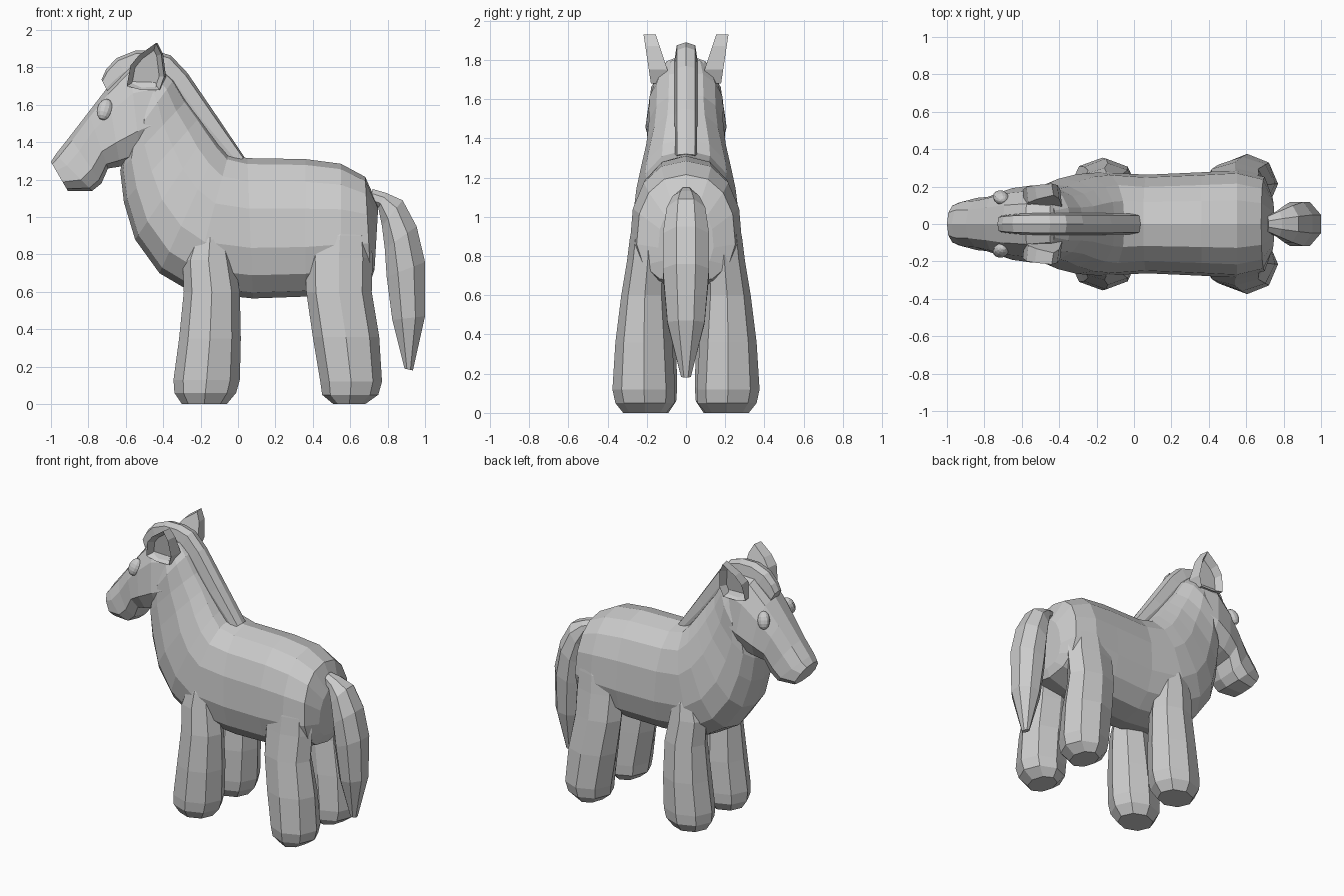
import bpy, bmesh
from math import sin, cos, pi, copysign
from mathutils import Matrix, Vector


def finish(name, bm):
    bmesh.ops.recalc_face_normals(bm, faces=bm.faces)
    me = bpy.data.meshes.new(name)
    bm.to_mesh(me)
    bm.free()
    ob = bpy.data.objects.new(name, me)
    bpy.context.collection.objects.link(ob)
    return ob


def loft(name, stations, n, power=1.0, taper=0.0, half_step=False):
    """Station: side-view points A (x, z) and B (x, z), half width, optional y centre."""
    bm = bmesh.new()
    rings = []
    grow = 1 / cos(pi / n) if half_step else 1
    for ax, az, bx, bz, w, *yc in stations:
        y0 = yc[0] if yc else 0
        ring = []
        for i in range(n):
            a = 2 * pi * (i + 0.5 * half_step) / n
            c, s = (copysign(abs(v) ** power, v) * grow if abs(v) > 1e-6 else 0
                    for v in (cos(a), sin(a)))
            ring.append(bm.verts.new(((ax + bx) / 2 + c * (ax - bx) / 2,
                                      y0 + w * s * (1 - taper * c),
                                      (az + bz) / 2 + c * (az - bz) / 2)))
        rings.append(ring)
    for r, q in zip(rings, rings[1:]):
        for i in range(n):
            j = (i + 1) % n
            bm.faces.new((r[i], r[j], q[j], q[i]))
    bm.faces.new(rings[0])
    bm.faces.new(rings[-1])
    return finish(name, bm)


# Torso sweeping up into the neck: (back x, z, belly x, z, half width)
loft("body", [
    (.75, 1.06, .73, .72, .14), (.68, 1.215, .71, .66, .25),
    (.55, 1.285, .55, .61, .285), (.36, 1.31, .36, .575, .275),
    (.05, 1.315, .08, .565, .262), (-.05, 1.34, -.25, .60, .275),
    (-.10, 1.40, -.42, .70, .265), (-.15, 1.47, -.55, .88, .24),
    (-.20, 1.54, -.61, 1.08, .212), (-.27, 1.63, -.63, 1.25, .198),
    (-.34, 1.74, -.59, 1.39, .195), (-.42, 1.81, -.55, 1.5, .16),
], 14, power=.85, taper=.1)

# Head from poll to muzzle: (brow x, z, jaw x, z, half width)
loft("head", [
    (-.37, 1.76, -.36, 1.50, .12), (-.45, 1.83, -.42, 1.36, .18),
    (-.58, 1.82, -.52, 1.30, .20), (-.70, 1.69, -.63, 1.27, .185),
    (-.80, 1.56, -.695, 1.26, .16), (-.90, 1.43, -.73, 1.18, .14),
    (-.975, 1.335, -.78, 1.14, .135), (-1.0, 1.295, -.91, 1.14, .11),
], 10, power=.8, taper=.2)

# Mane strip from forelock to withers, with a centre ridge
loft("mane", [
    (-.73, 1.735, -.68, 1.64, .045), (-.705, 1.79, -.62, 1.67, .05),
    (-.65, 1.85, -.57, 1.70, .055), (-.55, 1.89, -.52, 1.72, .058),
    (-.45, 1.89, -.46, 1.72, .058), (-.36, 1.865, -.43, 1.70, .058),
    (-.27, 1.77, -.38, 1.64, .058), (-.12, 1.55, -.24, 1.46, .058),
    (.035, 1.32, -.04, 1.27, .055),
], 8, power=.6)

# Tail
loft("tail", [
    (.72, 1.15, .70, 1.07, .04), (.79, 1.13, .75, 1.05, .068),
    (.88, 1.09, .77, .95, .098), (.955, .95, .785, .83, .118),
    (1.0, .76, .795, .68, .118), (1.0, .47, .825, .45, .095),
    (.935, .18, .89, .19, .025),
], 8, half_step=True)

# Legs, both sides: (front x, z, back x, z, half width, y centre)
front_leg = [
    (-.30, 0, -.06, 0, .11, .20), (-.34, .06, -.01, .06, .15, .20),
    (-.345, .13, .01, .13, .155, .20), (-.315, .35, .015, .35, .15, .20),
    (-.29, .60, .01, .60, .125, .20), (-.295, .77, -.02, .77, .105, .195),
    (-.25, .88, -.05, .88, .085, .195), (-.19, .97, -.10, .97, .04, .20),
]
rear_leg = [
    (.51, 0, .68, 0, .11, .21), (.45, .05, .75, .05, .15, .21),
    (.44, .12, .77, .12, .16, .215), (.40, .36, .755, .36, .145, .215),
    (.365, .60, .715, .60, .12, .21), (.36, .78, .72, .78, .105, .195),
    (.38, .90, .71, .90, .095, .19), (.50, 1.0, .66, 1.0, .05, .21),
]
ear_outline = [(-.52, 1.68), (-.595, 1.70), (-.575, 1.81), (-.53, 1.865),
               (-.44, 1.93), (-.41, 1.87), (-.395, 1.75), (-.42, 1.68)]

for side, s in (("left", 1), ("right", -1)):
    for part, rings in (("front_leg", front_leg), ("rear_leg", rear_leg)):
        loft(f"{part}_{side}", [(*r[:5], s * r[5]) for r in rings], 8)

    # Ear: leaning plate, thinner at the tip, hollow pushed into the outer face
    bm = bmesh.new()
    face = bm.faces.new([bm.verts.new((x, s * (.185 + .15 * (z - 1.72)), z))
                         for x, z in ear_outline])
    ext = bmesh.ops.extrude_face_region(bm, geom=[face], use_keep_orig=True)
    for v in [g for g in ext["geom"] if isinstance(g, bmesh.types.BMVert)]:
        v.co.y = s * (.085 + .33 * (v.co.z - 1.72))
        v.co.x += .01
    bmesh.ops.inset_region(bm, faces=[face], thickness=.026, use_even_offset=True)
    for v in face.verts:
        v.co.y -= s * .045
    finish(f"ear_{side}", bm)

    # Eye: flattened ball set into the cheek, leaning in at the top
    bm = bmesh.new()
    bmesh.ops.create_uvsphere(
        bm, u_segments=12, v_segments=8, radius=1,
        matrix=Matrix.Translation(Vector((-.712, s * .142, 1.575)))
        @ Matrix.Rotation(s * .35, 4, 'X') @ Matrix.Rotation(.25, 4, 'Y')
        @ Matrix.Diagonal((.042, .035, .06, 1)))
    finish(f"eye_{side}", bm)
